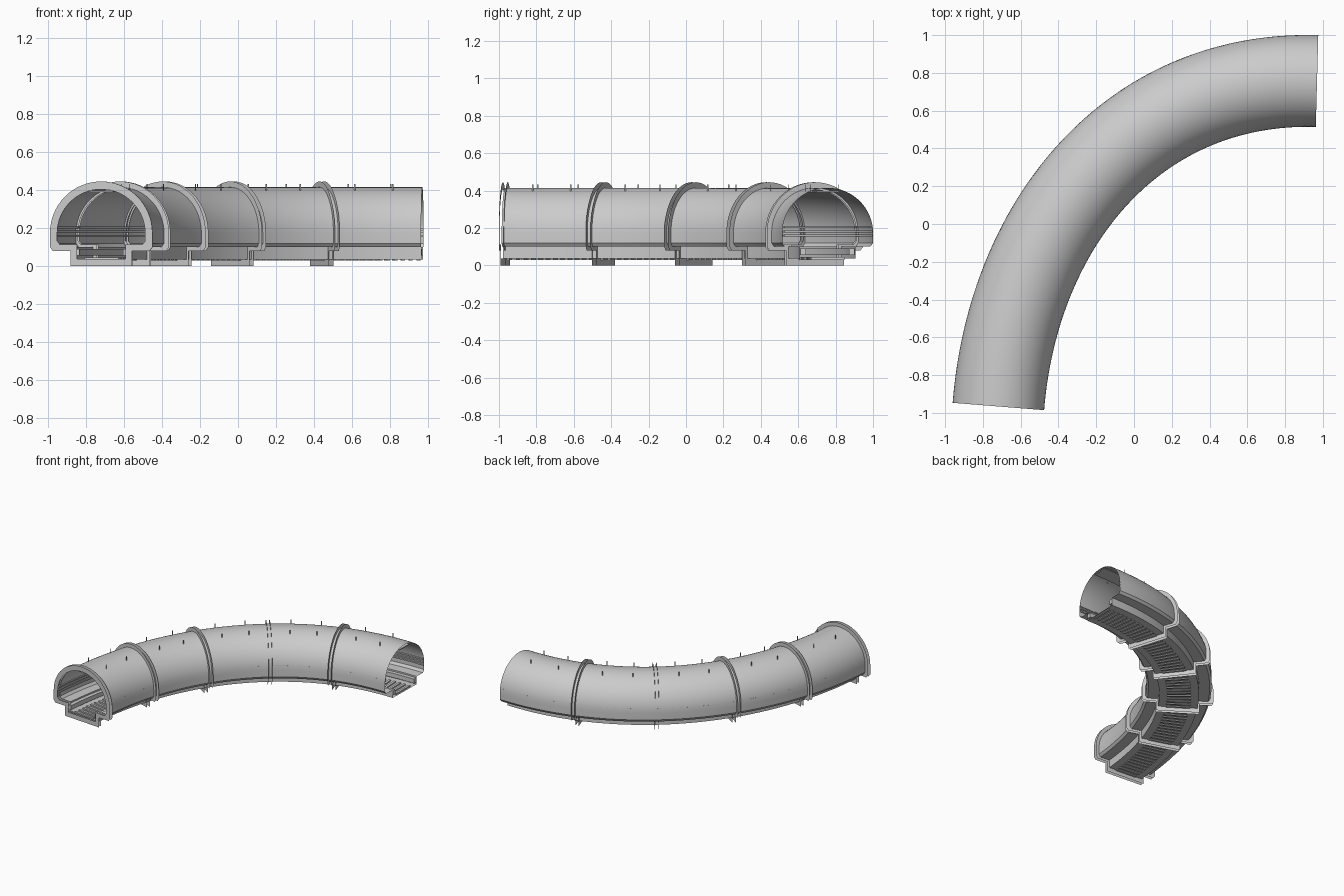
import bpy, bmesh, math
from mathutils import Vector

if "Cube" in bpy.data.objects:
    bpy.data.objects.remove(bpy.data.objects["Cube"])

# Centre line of the bend (plan view), resampled by arc length
P0, P3 = Vector((-0.718, -0.966)), Vector((0.969, 0.757))
D0, D3 = Vector((0.08, 1)).normalized(), Vector((1, -0.027)).normalized()
P1, P2 = P0 + D0 * 0.975, P3 - D3 * 0.975
N = 600


def bez(t):
    m = 1 - t
    return P0 * m**3 + P1 * 3 * m * m * t + P2 * 3 * m * t * t + P3 * t**3


PTS = [bez(i / N) for i in range(N + 1)]
CUM = [0.0]
for a, b in zip(PTS, PTS[1:]):
    CUM.append(CUM[-1] + (b - a).length)
LEN = CUM[-1]


def place(s, u, z, shift=0.0):
    """Point at distance s along the bend, u towards the outside, height z."""
    target = min(max(s, 0), LEN)
    i = next((k for k in range(N) if CUM[k + 1] >= target), N - 1)
    f = (target - CUM[i]) / (CUM[i + 1] - CUM[i])
    p = bez((i + f) / N)
    t = (bez((i + f) / N + 1e-4) - bez((i + f) / N - 1e-4)).normalized()
    p = p + t * shift + Vector((-t.y, t.x)) * u
    return Vector((p.x, p.y, z))


def sweep(bm, profile, stations, closed=True, caps=False):
    rows = [[bm.verts.new(place(s, u, z)) for u, z in profile] for s in stations]
    n = len(profile)
    for a, b in zip(rows, rows[1:]):
        for k in range(n if closed else n - 1):
            j = (k + 1) % n
            bm.faces.new((a[k], a[j], b[j], b[k]))
    if caps:
        bm.faces.new(rows[0][::-1])
        bm.faces.new(rows[-1])


def finish(bm, name, smooth=False):
    bmesh.ops.recalc_face_normals(bm, faces=bm.faces)
    me = bpy.data.meshes.new(name)
    bm.to_mesh(me)
    bm.free()
    ob = bpy.data.objects.new(name, me)
    bpy.context.collection.objects.link(ob)
    if smooth:
        bpy.context.view_layer.objects.active = ob
        ob.select_set(True)
        bpy.ops.object.shade_smooth_by_angle(angle=math.radians(35))
        ob.select_set(False)
    return ob


def outline(r, zc, step, half, bottom, n=32):
    """Round arch standing on a narrower trench."""
    arch = [(r * math.cos(math.pi * i / n), zc + r * math.sin(math.pi * i / n)) for i in range(n + 1)]
    return arch + [(-r, step + 0.02), (-r + 0.015, step), (-half, step), (-half, bottom),
                   (half, bottom), (half, step), (r - 0.015, step), (r, step + 0.02)]


def rect(u0, u1, z0, z1):
    return [(u0, z0), (u1, z0), (u1, z1), (u0, z1)]


ALONG = [LEN * i / 60 for i in range(61)]
SEG = LEN / 5

# Tunnel shell with its sunken floor trench
bm = bmesh.new()
sweep(bm, outline(0.243, 0.172, 0.1, 0.148, 0.036), ALONG)
finish(bm, "tunnel_shell", True)

# Joint flanges: pairs of thin open rings, none at the far end
bm = bmesh.new()
outer = outline(0.27, 0.175, 0.08, 0.163, 0.0)
inner = outline(0.232, 0.172, 0.113, 0.128, 0.038)
for i in range(5):
    for d in (-0.013, 0.013):
        a = [bm.verts.new(place(i * SEG, u, z, d)) for u, z in outer]
        b = [bm.verts.new(place(i * SEG, u, z, d)) for u, z in inner]
        for k in range(len(a)):
            j = (k + 1) % len(a)
            bm.faces.new((a[k], a[j], b[j], b[k]))
finish(bm, "joint_flanges")

# Handrail strips on both inner walls
bm = bmesh.new()
for side in (-1, 1):
    for z in (0.155, 0.177, 0.199):
        sweep(bm, rect(side * 0.232, side * 0.24, z, z + 0.01), ALONG, caps=True)
finish(bm, "wall_rails")

# Conduits along the trench sides
bm = bmesh.new()
for side in (-1, 1):
    sweep(bm, rect(side * 0.115, side * 0.145, 0.055, 0.09), ALONG, caps=True)
finish(bm, "trench_conduits")

# Ceiling strip
bm = bmesh.new()
sweep(bm, rect(-0.06, 0.06, 0.39, 0.398), ALONG, caps=True)
finish(bm, "ceiling_strip")

# Floor slats across the trench
bm = bmesh.new()
for i in range(65):
    s = LEN * (i + 0.5) / 65
    sweep(bm, rect(-0.09, 0.09, 0.03, 0.046), (s - 0.009, s + 0.009), caps=True)
finish(bm, "floor_slats")

# Small upright fins on the roof
bm = bmesh.new()
for i in range(5):
    for f in (0.3, 0.7):
        for u in (-0.09, 0.09):
            s = (i + f) * SEG
            bm.faces.new([bm.verts.new(place(s + d, u, z))
                          for d, z in ((-0.004, 0.39), (0.004, 0.39), (0.004, 0.432), (-0.004, 0.432))])
finish(bm, "roof_fins")
